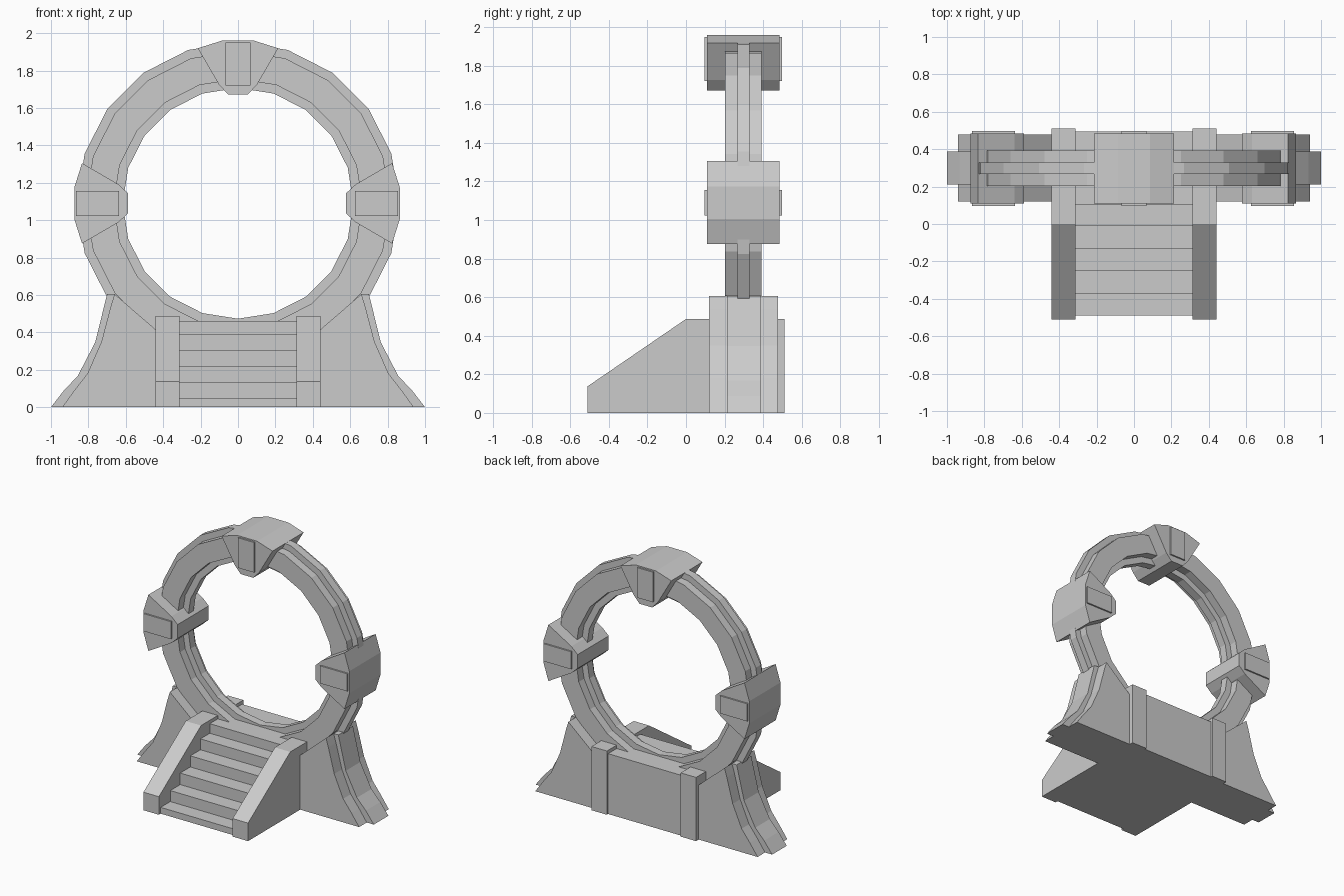
import bpy, bmesh
from math import sin, cos, pi, radians

if "Cube" in bpy.data.objects:
    bpy.data.objects.remove(bpy.data.objects["Cube"])

CZ, CY = 1.09, 0.297          # ring centre height and depth


def mesh_object(name, verts, faces):
    mesh = bpy.data.meshes.new(name)
    mesh.from_pydata(verts, [], faces)
    bm = bmesh.new()
    bm.from_mesh(mesh)
    bmesh.ops.recalc_face_normals(bm, faces=bm.faces)
    bm.to_mesh(mesh)
    bm.free()
    obj = bpy.data.objects.new(name, mesh)
    bpy.context.collection.objects.link(obj)
    return obj


def prism(name, profile, a, b, axis):
    """Extrude a 2D profile from a to b along 'x' (profile y,z) or 'y' (profile x,z)."""
    n = len(profile)
    put = (lambda p, t: (t, p[0], p[1])) if axis == 'x' else (lambda p, t: (p[0], t, p[1]))
    verts = [put(p, t) for t in (a, b) for p in profile]
    faces = [list(range(n)), list(range(n, 2 * n))]
    faces += [[i, (i + 1) % n, n + (i + 1) % n, n + i] for i in range(n)]
    return mesh_object(name, verts, faces)


# Portal ring: plus-shaped section swept around 20 flat segments
R0, R1, R2, R3 = 0.617, 0.665, 0.815, 0.862
W, H = 0.095, 0.031
section = [(R0, -H), (R1, -H), (R1, -W), (R2, -W), (R2, -H), (R3, -H),
           (R3, H), (R2, H), (R2, W), (R1, W), (R1, H), (R0, H)]
SEG, N = 20, len(section)
verts = [(r * sin(2 * pi * s / SEG), CY + y, CZ + r * cos(2 * pi * s / SEG))
         for s in range(SEG) for r, y in section]
faces = [[s * N + i, s * N + (i + 1) % N,
          (s + 1) % SEG * N + (i + 1) % N, (s + 1) % SEG * N + i]
         for s in range(SEG) for i in range(N)]
mesh_object("portal_ring", verts, faces)

# Wedge clamps with raised plates: top, left and right
half = [(0.085, 0.870), (0.215, 0.829), (0.102, 0.635), (0.053, 0.582)]
wedge = half + [(-t, r) for t, r in reversed(half)]
plate = [(-0.067, 0.63), (0.067, 0.63), (0.067, 0.86), (-0.067, 0.86)]
for label, angle, cx in (("top", 0, 0), ("right", 90, -0.005), ("left", -90, -0.005)):
    c, s = cos(radians(angle)), sin(radians(angle))
    for part, shape, depth in (("clamp", wedge, 0.188), ("clamp_plate", plate, 0.200)):
        pts = [(cx + t * c + r * s, CZ - t * s + r * c) for t, r in shape]
        prism(f"{label}_{part}", pts, CY - depth, CY + depth, 'y')

# Flared base wings with a central rib, and sloping stair side walls
wing = [(0.31, 0), (0.94, 0), (0.875, 0.09), (0.805, 0.18), (0.73, 0.35),
        (0.68, 0.54), (0.66, 0.605), (0.44, 0.415), (0.31, 0.40)]
rib = [(0.5, 0), (1.0, 0), (0.932, 0.088), (0.857, 0.167), (0.763, 0.348),
       (0.70, 0.605), (0.66, 0.605), (0.5, 0.45)]
wall = [(-0.51, 0), (0.51, 0), (0.51, 0.487), (0, 0.487), (-0.51, 0.138)]
for label, m in (("right", 1), ("left", -1)):
    prism(f"{label}_base_wing", [(m * x, z) for x, z in wing], 0.12, 0.478, 'y')
    prism(f"{label}_base_rib", [(m * x, z) for x, z in rib], 0.212, 0.388, 'y')
    prism(f"{label}_stair_wall", wall, m * 0.312, m * 0.442, 'x')

# Stairs leading to the platform under the ring
treads = [(-0.488, 0.048), (-0.372, 0.132), (-0.252, 0.22),
          (-0.13, 0.305), (-0.008, 0.388), (0.105, 0.461)]
stairs, z_prev = [(-0.488, 0)], 0
for y, z in treads:
    if z_prev:
        stairs.append((y, z_prev))
    stairs.append((y, z))
    z_prev = z
stairs += [(0.495, z_prev), (0.495, 0)]
prism("stairs_and_platform", stairs, -0.312, 0.312, 'x')
